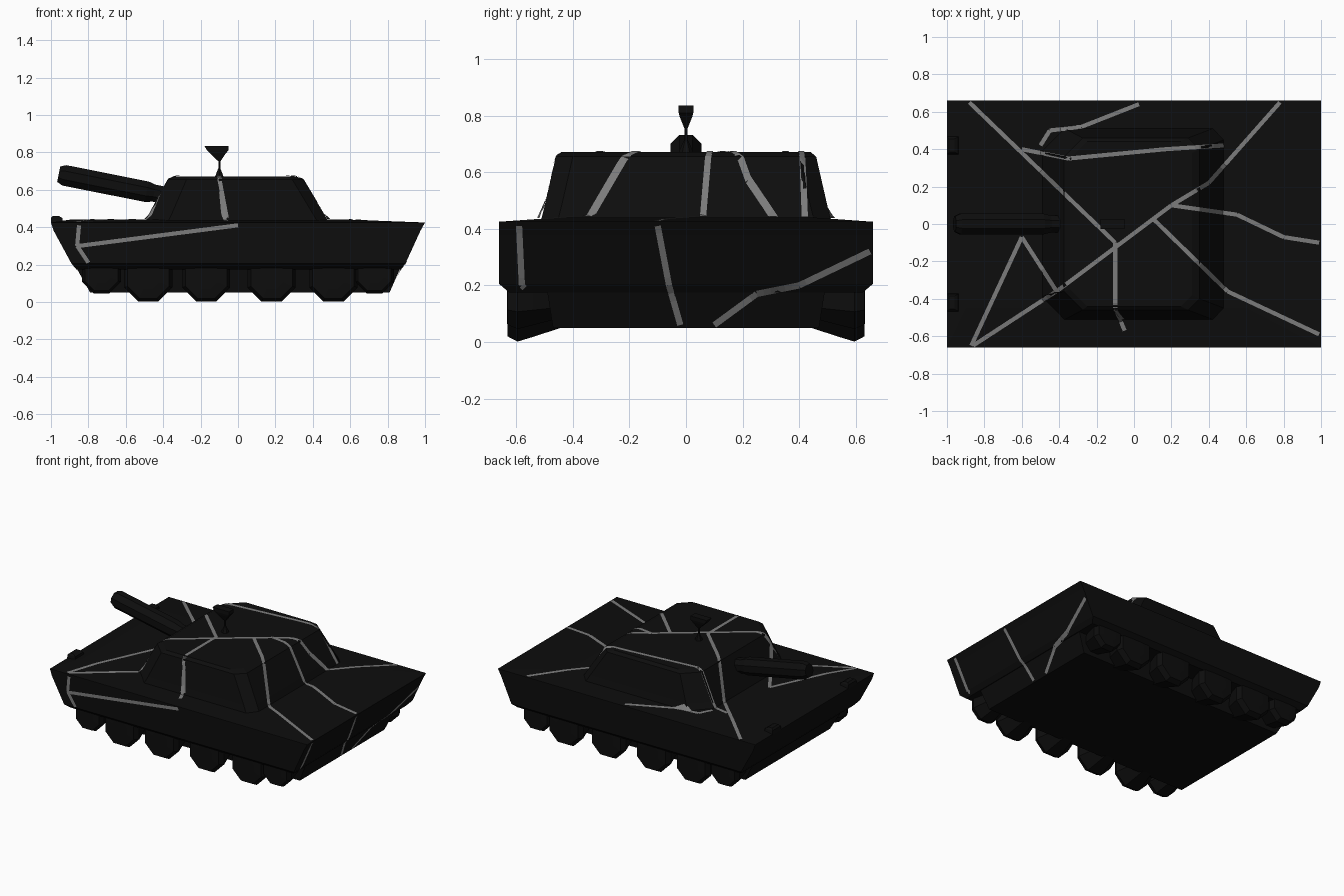
import bpy, bmesh
from math import pi, cos, sin, radians
from mathutils import Vector, Matrix
from mathutils.bvhtree import BVHTree

if "Cube" in bpy.data.objects:
    bpy.data.objects.remove(bpy.data.objects["Cube"])


def material(name, v):
    m = bpy.data.materials.new(name)
    m.diffuse_color = (v, v, v, 1)
    m.use_nodes = True
    m.node_tree.nodes["Principled BSDF"].inputs["Base Color"].default_value = m.diffuse_color
    return m


BLACK = material("black", 0.004)
GREY = material("crack_grey", 0.2)


def finish(name, bm, mat=BLACK):
    bmesh.ops.recalc_face_normals(bm, faces=bm.faces)
    me = bpy.data.meshes.new(name)
    bm.to_mesh(me)
    bm.free()
    me.materials.append(mat)
    ob = bpy.data.objects.new(name, me)
    bpy.context.collection.objects.link(ob)
    return ob


def loft(name, rings):
    """Skin a stack of equal-length point rings and cap both ends."""
    bm = bmesh.new()
    vs = [[bm.verts.new(p) for p in r] for r in rings]
    n = len(vs[0])
    for a, b in zip(vs, vs[1:]):
        for i in range(n):
            j = (i + 1) % n
            bm.faces.new((a[i], a[j], b[j], b[i]))
    bm.faces.new(vs[0][::-1])
    bm.faces.new(vs[-1])
    return finish(name, bm)


def rect(z, x0, x1, y):
    return [(x0, -y, z), (x1, -y, z), (x1, y, z), (x0, y, z)]


def lathe(name, profile, sides, matrix):
    """Rings of (radius, height) around local z, placed with a matrix."""
    rings = [[matrix @ Vector((r * cos((i + .5) * 2 * pi / sides),
                               r * sin((i + .5) * 2 * pi / sides), h))
              for i in range(sides)] for r, h in profile]
    return loft(name, rings)


# Hull: recessed lower tub, overhanging sides, slightly crowned deck
hull = loft("hull", [
    rect(.05, -.79, .81, .47), rect(.175, -.86, .865, .49), rect(.175, -.865, .87, .625),
    rect(.205, -.89, .895, .66), rect(.38, -.985, .975, .66), rect(.425, -1, 1, .66),
    rect(.44, -.9, .6, .45)])


# Turret: bevelled block with cut front corners
def turret_ring(z, xf, xb, y, cut):
    return [(xf, -y + cut, z), (xf + cut, -y, z), (xb - .06, -y, z), (xb, -y + .06, z),
            (xb, y - .06, z), (xb - .06, y, z), (xf + cut, y, z), (xf, y - cut, z)]


turret = loft("turret", [
    turret_ring(.42, -.5, .49, .515, .12), turret_ring(.48, -.47, .455, .5, .12),
    turret_ring(.655, -.375, .35, .46, .1), turret_ring(.672, -.34, .31, .44, .09)])

# Gun barrel, raised toward the front of the vehicle
axis = Vector((-.98, 0, .195)).normalized()
place = Matrix.Translation((-.38, 0, .568)) @ axis.to_track_quat('Z', 'Y').to_matrix().to_4x4()
lathe("gun_barrel", [(.05, -.06), (.05, .07), (.06, .11), (.06, .56), (.045, .59)], 8, place)

# Road wheels and smaller end wheels on both sides
wheels = [(x, .13, .13) for x in (-.48, -.17, .18, .51)] + [(-.73, .15, .105), (.73, .15, .105)]
for side, label in ((-1, "front"), (1, "back")):
    for k, (x, z, r) in enumerate(wheels):
        m = Matrix.Translation((x, 0, z)) @ Matrix.Rotation(-side * pi / 2, 4, 'X')
        lathe(f"wheel_{label}_{k}",
              [(r * .66, .44), (r * .93, .54), (r * 1.07, .595), (r * .92, .63), (r * .5, .632)], 8, m)

# Sight on the turret roof: foot, thin stalk and wedge-shaped head
lathe("sight_stalk", [(.028, .665), (.02, .685), (.006, .715), (.006, .77)], 6,
      Matrix.Translation((-.1, 0, 0)))
loft("sight_head", [rect(.755, -.108, -.092, .006), rect(.795, -.15, -.065, .022),
                    rect(.81, -.165, -.052, .026), rect(.835, -.18, -.052, .026)])

# Small lamps at the nose of the hull
for y in (-.42, .42):
    loft("nose_lamp", [[(v.x - .97, v.y + y, v.z) for v in map(Vector, r)] for r in
                       (rect(.42, -.03, .035, .05), rect(.45, -.03, .03, .045),
                        rect(.461, -.018, .01, .035))])

# Pale cracks: thin strips dropped onto hull and turret
joined = bmesh.new()
joined.from_mesh(hull.data)
joined.from_mesh(turret.data)
tree = BVHTree.FromBMesh(joined)
joined.free()


def crack(name, pts, to3d, ray, width=.011):
    ray = Vector(ray)
    bm = bmesh.new()
    for p, q in zip(pts, pts[1:]):
        p, q = Vector(p), Vector(q)
        d = (q - p).normalized()
        side = Vector((-d.y, d.x)) * width
        steps = max(2, int((q - p).length / .025))
        last = None
        for i in range(steps + 1):
            c = p.lerp(q, i / steps)
            row = []
            for s in (side, -side):
                hit = tree.ray_cast(Vector(to3d(*(c + s))) - ray * 3, ray)
                if hit[0]:
                    row.append(bm.verts.new(hit[0] - ray * .003))
            if last and len(row) == 2:
                bm.faces.new((last[0], last[1], row[1], row[0]))
            last = row if len(row) == 2 else None
    finish(name, bm, GREY)


deck = [[(-.88, .65), (-.1, -.1), (-.1, -.45), (-.05, -.57)],
        [(.78, .65), (.4, .22), (.2, .1), (-.4, -.35), (-.86, -.65)],
        [(-.42, -.35), (-.6, -.07), (-.8, -.5), (-.87, -.65)],
        [(-.6, .4), (-.35, .35), (.17, .4), (.48, .42)],
        [(.1, .03), (.5, -.36), (.99, -.59)],
        [(.2, .1), (.55, .05), (.8, -.07), (.99, -.1)],
        [(-.5, .42), (-.45, .5), (-.28, .52), (.05, .65)]]
for pts in deck:
    crack("deck_crack", pts, lambda a, b: (a, b, 0), (0, 0, -1))

flank = [[(-.85, .3), (.0, .41)], [(-.85, .41), (-.86, .3), (-.8, .21)],
         [(-.1, .66), (-.06, .45)]]
for pts in flank:
    crack("front_side_crack", pts, lambda a, b: (a, 0, b), (0, 1, 0))

rear = [[(-.59, .41), (-.58, .2), (-.56, .18)], [(-.1, .41), (-.06, .2), (-.02, .06)],
        [(.1, .06), (.25, .17), (.4, .2), (.65, .32)]]
for pts in rear:
    crack("end_crack", pts, lambda a, b: (0, a, b), (-1, 0, 0))
